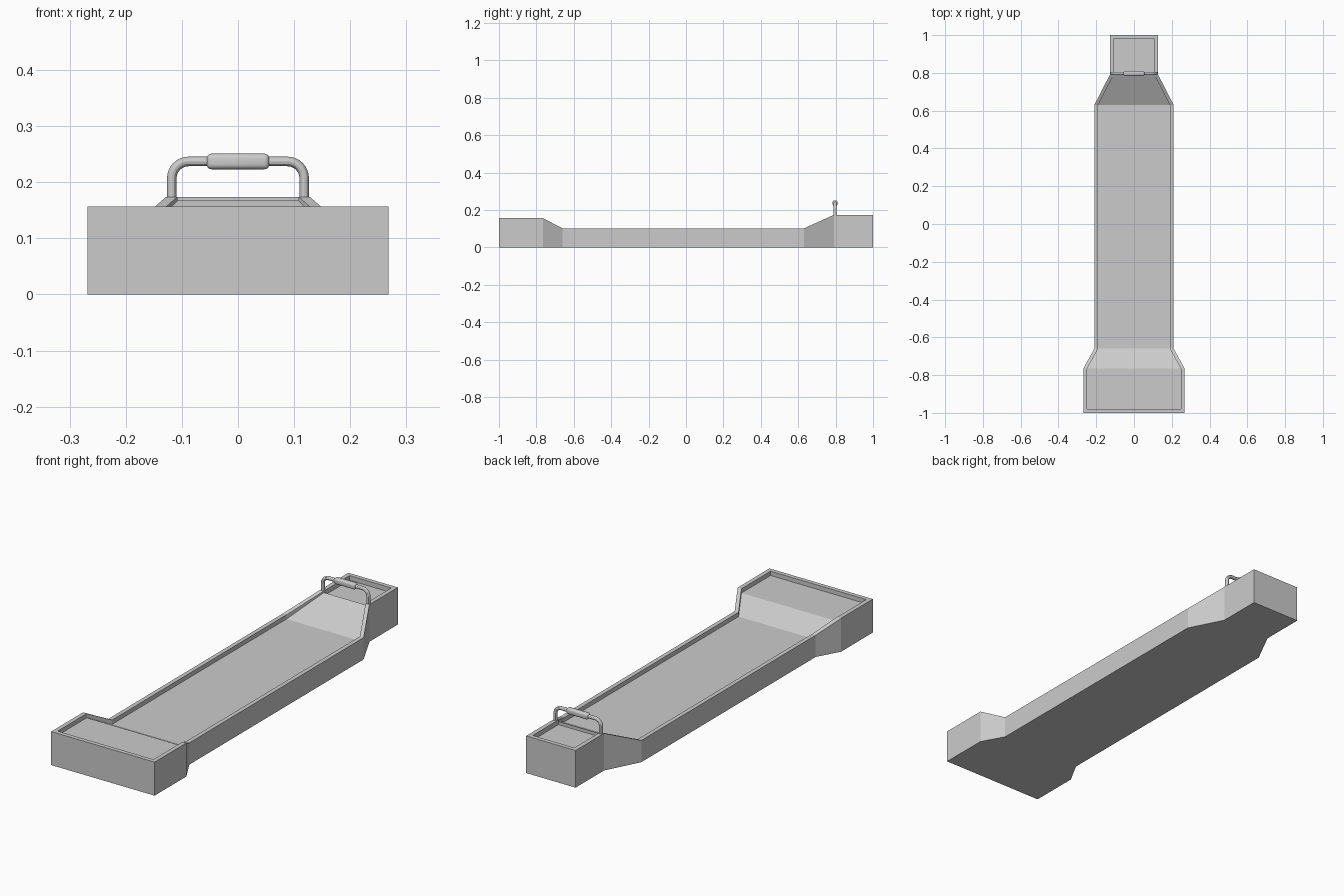
import bpy, bmesh, math

if "Cube" in bpy.data.objects:
    bpy.data.objects.remove(bpy.data.objects["Cube"])

WALL = 0.02

# Tray body: lofted U-shaped sections (y, outer half width, rim z, floor z)
stations = [
    (-1.00, 0.268, 0.157, 0.157),
    (-0.98, 0.268, 0.157, 0.157),
    (-0.98, 0.268, 0.157, 0.137),
    (-0.765, 0.268, 0.157, 0.137),
    (-0.66, 0.21, 0.102, 0.082),
    (0.63, 0.21, 0.102, 0.082),
    (0.79, 0.128, 0.174, 0.167),
    (0.79, 0.128, 0.174, 0.152),
    (0.98, 0.128, 0.174, 0.152),
    (0.98, 0.128, 0.174, 0.174),
    (1.00, 0.128, 0.174, 0.174),
]
bm = bmesh.new()
rings = []
for y, w, top, floor in stations:
    half = [(-w, 0), (-w, top), (WALL - w, top), (WALL - w, floor)]
    section = half + [(-x, z) for x, z in reversed(half)]
    rings.append([bm.verts.new((x, y, z)) for x, z in section])
for a, b in zip(rings, rings[1:]):
    for i in range(8):
        j = (i + 1) % 8
        bm.faces.new((a[i], a[j], b[j], b[i]))
for ring in (rings[0], rings[-1]):
    bm.faces.new((ring[0], ring[1], ring[6], ring[7]))
bmesh.ops.remove_doubles(bm, verts=bm.verts, dist=1e-5)
bmesh.ops.dissolve_degenerate(bm, edges=bm.edges, dist=1e-5)
bmesh.ops.recalc_face_normals(bm, faces=bm.faces)
mesh = bpy.data.meshes.new("tray_body")
bm.to_mesh(mesh)
bm.free()
bpy.context.collection.objects.link(bpy.data.objects.new("tray_body", mesh))

# Handle: round bar bent into an arch
HY, HX, HZ, R = 0.797, 0.118, 0.237, 0.03
arc = [(HX - R + R * math.cos(t), HZ - R + R * math.sin(t))
       for t in (math.radians(90 * k / 8) for k in range(9))]
right = [(HX, 0.165)] + arc
path = right + [(-x, z) for x, z in reversed(right)]
curve = bpy.data.curves.new("handle_bar", 'CURVE')
curve.dimensions = '3D'
curve.bevel_depth = 0.0085
curve.bevel_resolution = 4
curve.use_fill_caps = True
spline = curve.splines.new('POLY')
spline.points.add(len(path) - 1)
for p, (x, z) in zip(spline.points, path):
    p.co = (x, HY, z, 1)
bar = bpy.data.objects.new("handle_bar", curve)
bpy.context.collection.objects.link(bar)
bpy.context.view_layer.objects.active = bar
bar.select_set(True)
bpy.ops.object.convert(target='MESH')
bpy.ops.object.shade_smooth_by_angle()

# Grip: rounded block around the middle of the bar
bpy.ops.mesh.primitive_cube_add(size=1, location=(0, HY, HZ))
grip = bpy.context.object
grip.name = "handle_grip"
grip.scale = (0.112, 0.026, 0.028)
bpy.ops.object.transform_apply(location=False, rotation=False, scale=True)
bevel = grip.modifiers.new("rounding", 'BEVEL')
bevel.width = 0.009
bevel.segments = 4
bpy.ops.object.modifier_apply(modifier="rounding")
bpy.ops.object.shade_smooth_by_angle()
